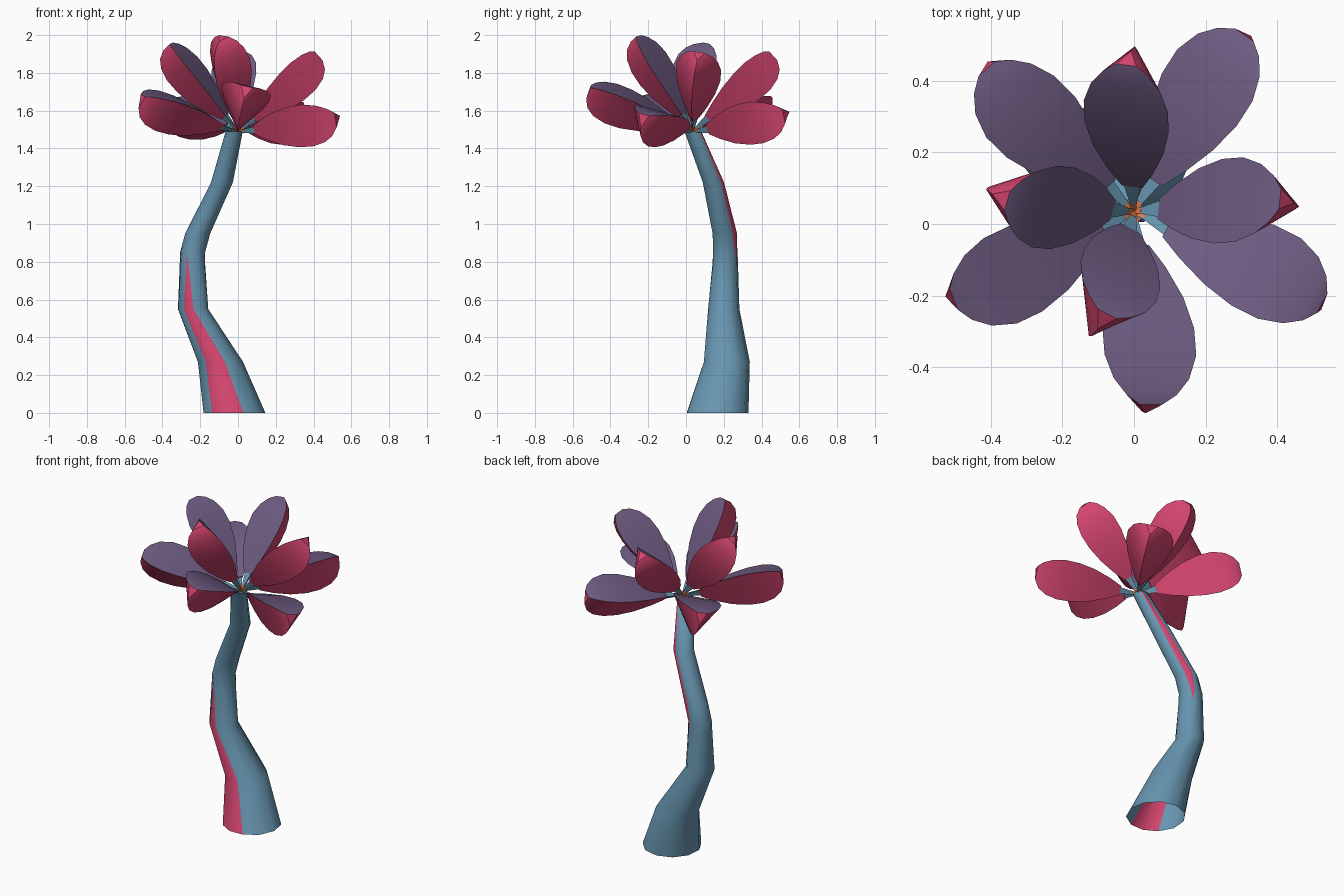
import bpy, bmesh, math
from mathutils import Vector

if "Cube" in bpy.data.objects:
    bpy.data.objects.remove(bpy.data.objects["Cube"])


def material(name, rgb):
    m = bpy.data.materials.new(name)
    m.diffuse_color = (*rgb, 1)
    m.use_nodes = True
    m.node_tree.nodes["Principled BSDF"].inputs["Base Color"].default_value = m.diffuse_color
    return m


BLUE = material("dusty blue", (0.135, 0.30, 0.43))
RED = material("crimson", (0.66, 0.06, 0.16))
PURPLE = material("muted purple", (0.155, 0.105, 0.22))
ORANGE = material("orange", (0.75, 0.19, 0.06))


def finish(bm, name, mats, angle):
    bmesh.ops.remove_doubles(bm, verts=bm.verts, dist=0.0005)
    mesh = bpy.data.meshes.new(name)
    bm.to_mesh(mesh)
    bm.free()
    for m in mats:
        mesh.materials.append(m)
    mesh.shade_smooth()
    mesh.set_sharp_from_angle(angle=math.radians(angle))
    ob = bpy.data.objects.new(name, mesh)
    bpy.context.collection.objects.link(ob)
    return ob


def loft(bm, rings, mat_rule):
    """Skin a list of point rings; mat_rule(side) gives the material slot."""
    vs = [[bm.verts.new(p) for p in r] for r in rings]
    n = len(vs[0])
    for a, b in zip(vs, vs[1:]):
        for i in range(n):
            j = (i + 1) % n
            f = bm.faces.new((a[i], a[j], b[j], b[i]))
            f.material_index = mat_rule(i)
    return vs


# Stem: x, y, z, radius, front stripe centre angle and half width, back stripe half width
STEM = [(-0.020, 0.165, 0.00, 0.166, 256, 31, 0),
        (-0.095, 0.215, 0.27, 0.123, 257, 25, 0),
        (-0.238, 0.200, 0.55, 0.083, 253, 19, 0),
        (-0.240, 0.206, 0.78, 0.070, 247, 5, 0),
        (-0.240, 0.208, 0.85, 0.067, 245, 0, 9),
        (-0.213, 0.205, 0.95, 0.066, 245, 0, 20),
        (-0.085, 0.145, 1.22, 0.058, 245, 0, 16),
        (-0.020, 0.036, 1.49, 0.046, 245, 0, 6)]
BACK = 60


def stem_ring(x, y, z, r, c, w, b):
    lo, hi = BACK + b, c - w
    angles = [BACK - b] + [lo + (hi - lo) * k / 5 for k in range(6)]
    angles += [c, c + w]
    lo, hi = c + w, BACK - b + 360
    angles += [lo + (hi - lo) * k / 4 for k in (1, 2, 3)]
    return [(x + r * math.cos(math.radians(a)), y + r * math.sin(math.radians(a)), z)
            for a in angles]


bm = bmesh.new()
rings = loft(bm, [stem_ring(*s) for s in STEM], lambda i: 1 if i in (0, 6, 7) else 0)
bm.faces.new(rings[-1])
finish(bm, "stem", [BLUE, RED], 75)

# Petal profile along its length: position, half width, top height, keel depth
PROFILE = [(0.00, 0.030, 0.014, 0.028),
           (0.15, 0.066, 0.032, 0.064),
           (0.35, 0.103, 0.050, 0.100),
           (0.55, 0.124, 0.060, 0.120),
           (0.72, 0.124, 0.062, 0.122),
           (0.86, 0.102, 0.056, 0.106),
           (0.95, 0.068, 0.046, 0.076),
           (1.00, 0.030, 0.034, 0.030)]
CENTRE = Vector((0.0, 0.035, 1.49))
ROLL = math.radians(14)


def frame(az, el):
    az, el = math.radians(az), math.radians(el)
    out = Vector((math.cos(az), math.sin(az), 0))
    up = Vector((0, 0, 1))
    side = Vector((-math.sin(az), math.cos(az), 0))
    axis = out * math.cos(el) + up * math.sin(el)
    n0 = up * math.cos(el) - out * math.sin(el)
    n = n0 * math.cos(ROLL) + side * math.sin(ROLL)
    u = side * math.cos(ROLL) - n0 * math.sin(ROLL)
    return axis, u, n


def section(fr, d, w, h, k):
    axis, u, n = fr
    p = CENTRE + axis * d
    return [p + u * w + n * h, p - u * w + n * h, p - n * k]


def solid(name, sections, mats, rule, angle):
    bm = bmesh.new()
    vs = loft(bm, sections, rule)
    last = len(mats) - 1
    bm.faces.new(vs[0]).material_index = last
    bm.faces.new(vs[-1]).material_index = last
    bmesh.ops.recalc_face_normals(bm, faces=bm.faces)
    return finish(bm, name, mats, angle)


def petal(name, az, el, length, scale, rise):
    fr = frame(az, el)
    d0 = 0.105
    secs = [section(fr, d0 + s * (length - d0), w * scale, h * rise, k)
            for s, w, h, k in PROFILE]
    solid(name, secs, [PURPLE, RED], lambda i: 0 if i == 0 else 1, 40)
    # Slim blue stalk and its orange root
    solid(name + "_stalk", [section(fr, 0.03, 0.009, 0.006, 0.010),
                            section(fr, 0.12, 0.026, 0.012, 0.024)],
          [BLUE], lambda i: 0, 30)
    solid(name + "_root", [section(fr, 0.0, 0.006, 0.004, 0.006),
                           section(fr, 0.032, 0.010, 0.007, 0.011)],
          [ORANGE], lambda i: 0, 30)


# Outer whorl of five spreading petals: azimuth, elevation
for i, (az, el) in enumerate([(57, 7), (135, 11), (205, 15), (274, 20), (333, 5)]):
    petal(f"outer_petal_{i + 1}", az, el, 0.59, 1.06, 1.18)

# Inner whorl of four upright petals
for i, (az, el) in enumerate([(4, 43), (92, 43), (174, 50), (254, 57)]):
    petal(f"inner_petal_{i + 1}", az, el, 0.585, 0.97, 0.85)
